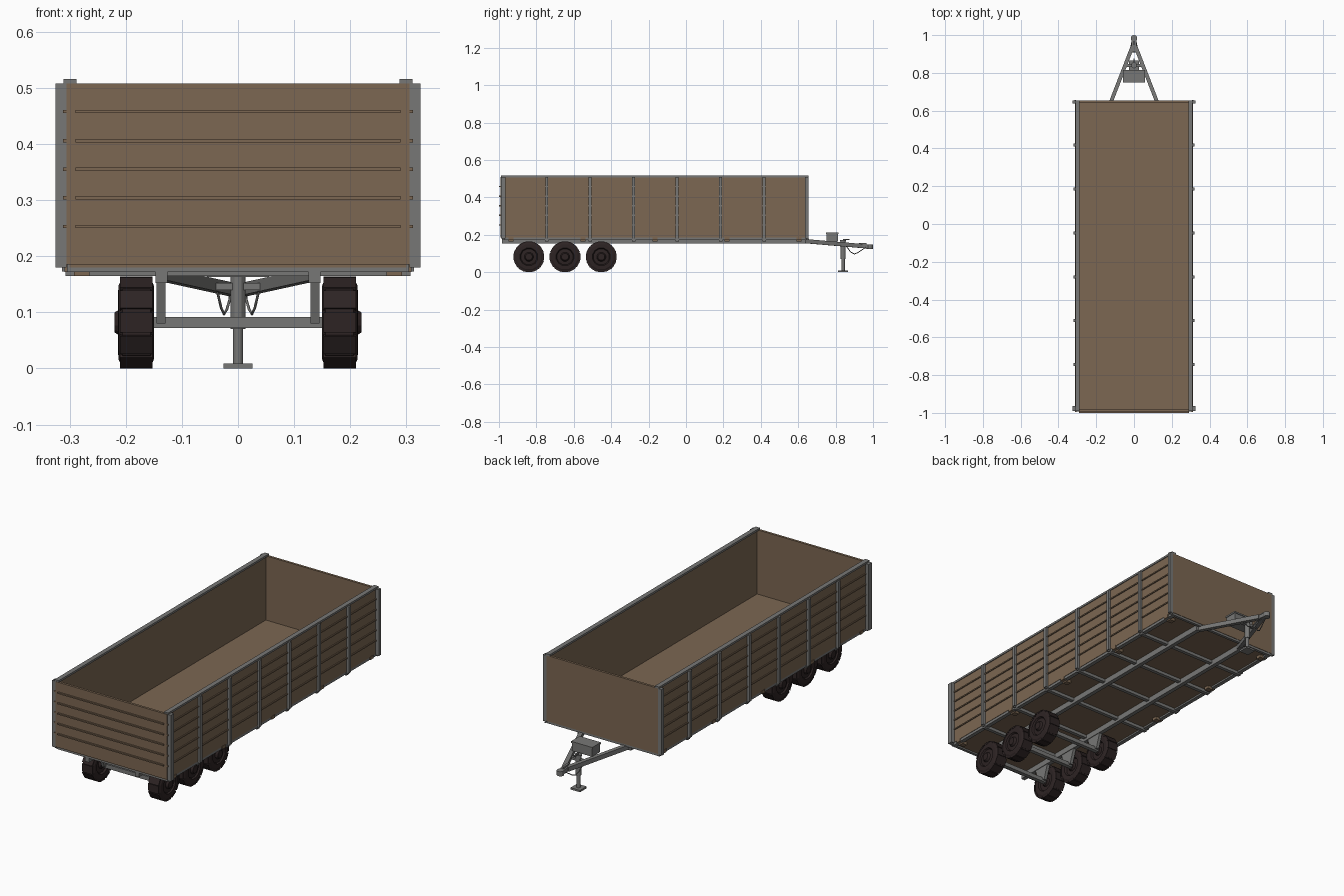
import bpy, bmesh, math
from mathutils import Matrix, Vector

if "Cube" in bpy.data.objects:
    bpy.data.objects.remove(bpy.data.objects["Cube"])


def material(name, rgb):
    m = bpy.data.materials.new(name)
    m.diffuse_color = (*rgb, 1)
    m.use_nodes = True
    m.node_tree.nodes["Principled BSDF"].inputs["Base Color"].default_value = m.diffuse_color
    return m


WOOD = material("brown_wood", (0.20, 0.135, 0.084))
STEEL = material("grey_steel", (0.185, 0.185, 0.18))
RUBBER = material("dark_rubber", (0.026, 0.017, 0.017))


def box(bm, x0, x1, y0, y1, z0, z1):
    m = Matrix.Translation(((x0 + x1) / 2, (y0 + y1) / 2, (z0 + z1) / 2))
    bmesh.ops.create_cube(bm, size=1, matrix=m @ Matrix.Diagonal((x1 - x0, y1 - y0, z1 - z0, 1)))


def mbox(bm, x0, x1, *yz):
    """Box on both sides of x = 0."""
    box(bm, x0, x1, *yz)
    box(bm, -x1, -x0, *yz)


def beam(bm, a, b, w, h):
    """Rectangular bar from a to b, w wide and h high."""
    a, b = Vector(a), Vector(b)
    d = b - a
    side = d.cross(Vector((0, 0, 1))).normalized()
    up = side.cross(d).normalized()
    rot = Matrix((side, d.normalized(), up)).transposed().to_4x4()
    bmesh.ops.create_cube(bm, size=1, matrix=Matrix.Translation((a + b) / 2) @ rot
                          @ Matrix.Diagonal((w, d.length, h, 1)))


def cyl(bm, x, y, z0, z1, r, n=12):
    bmesh.ops.create_cone(bm, cap_ends=True, segments=n, radius1=r, radius2=r, depth=z1 - z0,
                          matrix=Matrix.Translation((x, y, (z0 + z1) / 2)))


def prism_x(bm, x0, x1, pts):
    """Extrude a (y, z) outline along x."""
    f = bm.faces.new([bm.verts.new((x0, y, z)) for y, z in pts])
    g = bmesh.ops.extrude_face_region(bm, geom=[f])["geom"]
    bmesh.ops.translate(bm, vec=(x1 - x0, 0, 0), verts=[v for v in g if isinstance(v, bmesh.types.BMVert)])


def make(name, mat, build):
    bm = bmesh.new()
    build(bm)
    bmesh.ops.recalc_face_normals(bm, faces=bm.faces)
    me = bpy.data.meshes.new(name)
    bm.to_mesh(me)
    bm.free()
    me.materials.append(mat)
    ob = bpy.data.objects.new(name, me)
    bpy.context.collection.objects.link(ob)
    return ob


REAR, FRONT = -0.985, 0.652
POSTS = [-0.977 + 0.2325 * i for i in range(8)]
RIBS = [0.253, 0.304, 0.355, 0.406, 0.458]
WHEELS = [-0.84, -0.647, -0.453]

# Cargo box
make("floor", WOOD, lambda bm: box(bm, -0.3, 0.3, REAR, FRONT, 0.18, 0.19))
make("side_walls", WOOD, lambda bm: mbox(bm, 0.297, 0.307, REAR, FRONT, 0.185, 0.508))
make("front_wall", WOOD, lambda bm: box(bm, -0.306, 0.306, FRONT - 0.01, FRONT + 0.002, 0.183, 0.508))
make("tailgate", WOOD, lambda bm: box(bm, -0.306, 0.306, REAR - 0.007, REAR + 0.005, 0.185, 0.508))


def wall_ribs(bm):
    for z in RIBS:
        mbox(bm, 0.304, 0.312, -0.994, FRONT, z - 0.003, z + 0.003)
        box(bm, -0.29, 0.29, -1.0, -0.99, z - 0.003, z + 0.003)


make("wall_ribs", WOOD, wall_ribs)


# Steel uprights and rails around the box
def posts(bm):
    for i, y in enumerate(POSTS):
        w = 0.013 if i in (0, 7) else 0.008
        mbox(bm, 0.306, 0.325 if i in (0, 7) else 0.32, y - w, min(y + w, FRONT + 0.003), 0.18, 0.508)
        mbox(bm, 0.308, 0.314, y - 0.006, y + 0.006, 0.173, 0.18)


make("side_posts", STEEL, posts)
make("top_rails", STEEL, lambda bm: mbox(bm, 0.288, 0.311, REAR - 0.005, FRONT + 0.002, 0.506, 0.516))


def frame(bm):
    mbox(bm, 0.285, 0.305, REAR, FRONT, 0.172, 0.186)
    for y in (REAR, FRONT - 0.014):
        box(bm, -0.3, 0.3, y, y + 0.014, 0.172, 0.185)
    for y in POSTS[1:-1]:
        box(bm, -0.307, 0.307, y - 0.009, y + 0.009, 0.165, 0.182)


make("floor_frame", STEEL, frame)
make("main_beams", STEEL, lambda bm: mbox(bm, 0.126, 0.147, REAR, 0.64, 0.152, 0.182))


def blocks(bm):
    for i in range(5):
        y = -0.935 + 0.385 * i
        mbox(bm, 0.265, 0.292, y - 0.013, y + 0.013, 0.165, 0.182)
        mbox(bm, 0.295, 0.309, y - 0.013, y + 0.013, 0.172, 0.187)


make("edge_blocks", WOOD, blocks)


# Axles and their hangers
def axles(bm):
    for y in WHEELS:
        box(bm, -0.16, 0.16, y - 0.01, y + 0.01, 0.072, 0.092)
        for s in (-1, 1):
            prism_x(bm, s * 0.129, s * 0.145, [(y - 0.045, 0.155), (y + 0.045, 0.155),
                                               (y + 0.02, 0.08), (y - 0.02, 0.08)])


make("axles_and_hangers", STEEL, axles)

# Wheel outline as (radius, x), turned around the axle
PROFILE = [(0.0, 0.15), (0.018, 0.15), (0.022, 0.16), (0.042, 0.16), (0.047, 0.151), (0.066, 0.15),
           (0.079, 0.156), (0.079, 0.206), (0.066, 0.213), (0.047, 0.214), (0.042, 0.207),
           (0.024, 0.209), (0.018, 0.22), (0.0, 0.22)]


def wheel(s, yc):
    def build(bm):
        n = 12
        k = 1 / math.cos(math.pi / n)
        verts = [bm.verts.new((s * x, 0, -r * k)) for r, x in PROFILE]
        edges = [bm.edges.new(p) for p in zip(verts, verts[1:])]
        bmesh.ops.spin(bm, geom=verts + edges, cent=(0, 0, 0), axis=(1, 0, 0),
                       angle=math.tau, steps=n, use_merge=True)
        bmesh.ops.remove_doubles(bm, verts=bm.verts, dist=1e-5)
        bmesh.ops.rotate(bm, verts=bm.verts, matrix=Matrix.Rotation(math.pi / n, 3, 'X'))
        for i in range(n):  # tread lugs
            a = math.tau * i / n
            m = (Matrix.Rotation(a, 4, 'X') @ Matrix.Translation((s * 0.181, 0, 0.078))
                 @ Matrix.Diagonal((0.058, 0.036, 0.008, 1)))
            bmesh.ops.create_cube(bm, size=1, matrix=m)
        bmesh.ops.translate(bm, verts=bm.verts, vec=(0, yc, 0.082))
    return build


for i, y in enumerate(WHEELS):
    for s, side in ((-1, "left"), (1, "right")):
        make(f"wheel_{side}_{i + 1}", RUBBER, wheel(s, y))


# Drawbar with coupler
def drawbar(bm):
    for s in (-1, 1):
        beam(bm, (s * 0.136, 0.61, 0.168), (s * 0.008, 0.94, 0.14), 0.02, 0.022)
    beam(bm, (0, 0.91, 0.143), (0, 0.985, 0.135), 0.026, 0.02)
    cyl(bm, 0, 0.983, 0.124, 0.147, 0.017)
    box(bm, -0.006, 0.006, 0.925, 0.965, 0.145, 0.157)
    box(bm, -0.05, 0.05, 0.832, 0.848, 0.14, 0.152)


make("drawbar", STEEL, drawbar)


# Tool box on the drawbar
def toolbox(bm):
    box(bm, -0.055, 0.055, 0.752, 0.813, 0.163, 0.203)
    box(bm, -0.058, 0.058, 0.749, 0.816, 0.203, 0.211)


make("tool_box", STEEL, toolbox)


# Support jack
def jack(bm):
    box(bm, -0.026, 0.026, 0.814, 0.866, 0.0, 0.009)
    cyl(bm, 0, 0.84, 0.008, 0.09, 0.009)
    cyl(bm, 0, 0.84, 0.07, 0.165, 0.013)
    cyl(bm, 0, 0.84, 0.165, 0.172, 0.016)
    beam(bm, (0, 0.84, 0.174), (0.0, 0.875, 0.174), 0.006, 0.006)


make("support_jack", STEEL, jack)

# Safety chains hanging below the drawbar
cu = bpy.data.curves.new("safety_chains", 'CURVE')
cu.dimensions = '3D'
cu.bevel_depth, cu.bevel_resolution = 0.0025, 1
for s in (-1, 1):
    pts = [(0.038, 0.855, 0.142), (0.03, 0.88, 0.108), (0.025, 0.9, 0.097),
           (0.02, 0.92, 0.105), (0.012, 0.96, 0.132)]
    sp = cu.splines.new('POLY')
    sp.points.add(len(pts) - 1)
    for p, (x, y, z) in zip(sp.points, pts):
        p.co = (s * x, y, z, 1)
cu.materials.append(STEEL)
bpy.context.collection.objects.link(bpy.data.objects.new("safety_chains", cu))
